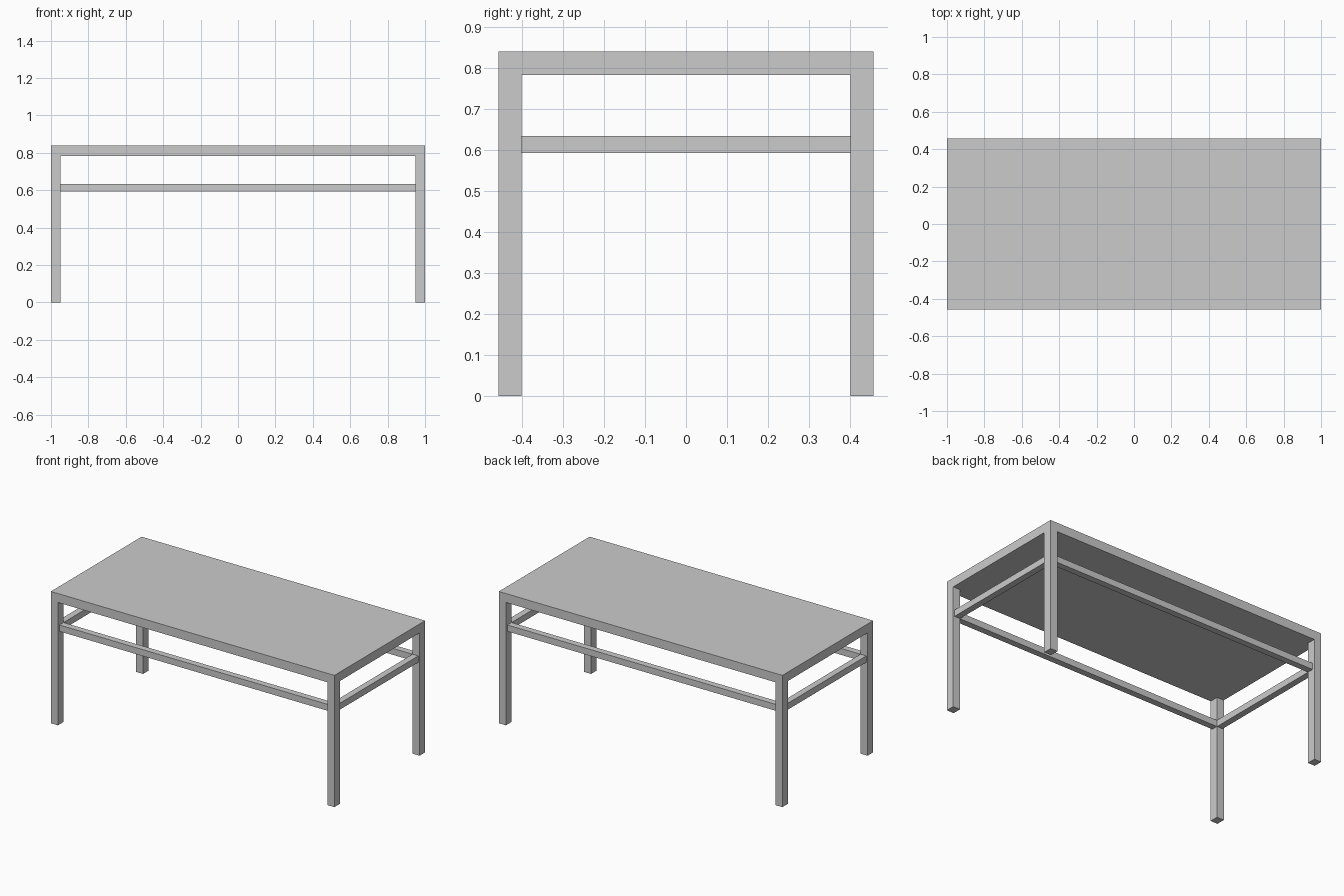
import bpy

if "Cube" in bpy.data.objects:
    bpy.data.objects.remove(bpy.data.objects["Cube"])

HX, HY = 1.0, 0.457          # half size of the top
TOP, UNDER = 0.84, 0.783     # slab heights
LX, LY = 0.05, 0.056         # leg section
RAIL, RZ0, RZ1 = 0.041, 0.593, 0.634


def box(name, x, y, z):
    """Box from (min, max) ranges on each axis."""
    r = (x, y, z)
    bpy.ops.mesh.primitive_cube_add(size=1, location=[(a + b) / 2 for a, b in r])
    ob = bpy.context.object
    ob.name = name
    ob.scale = [abs(b - a) for a, b in r]
    bpy.ops.object.transform_apply(location=False, rotation=False, scale=True)
    return ob


# Table top
box("table_top", (-HX, HX), (-HY, HY), (UNDER, TOP))

ix, iy = HX - LX, HY - LY    # inner leg faces

# Legs, flush with the corners of the top
for sx, side in ((-1, "left"), (1, "right")):
    for sy, end in ((-1, "front"), (1, "back")):
        box(f"{end}_{side}_leg", (sx * ix, sx * HX), (sy * iy, sy * HY), (0, UNDER))

# Rails between the legs, flush with the inner leg faces
for s, name in ((-1, "front"), (1, "back")):
    box(f"{name}_rail", (-ix, ix), (s * iy, s * (iy + RAIL)), (RZ0, RZ1))
for s, name in ((-1, "left"), (1, "right")):
    box(f"{name}_rail", (s * ix, s * (ix + RAIL)), (-iy, iy), (RZ0, RZ1))
